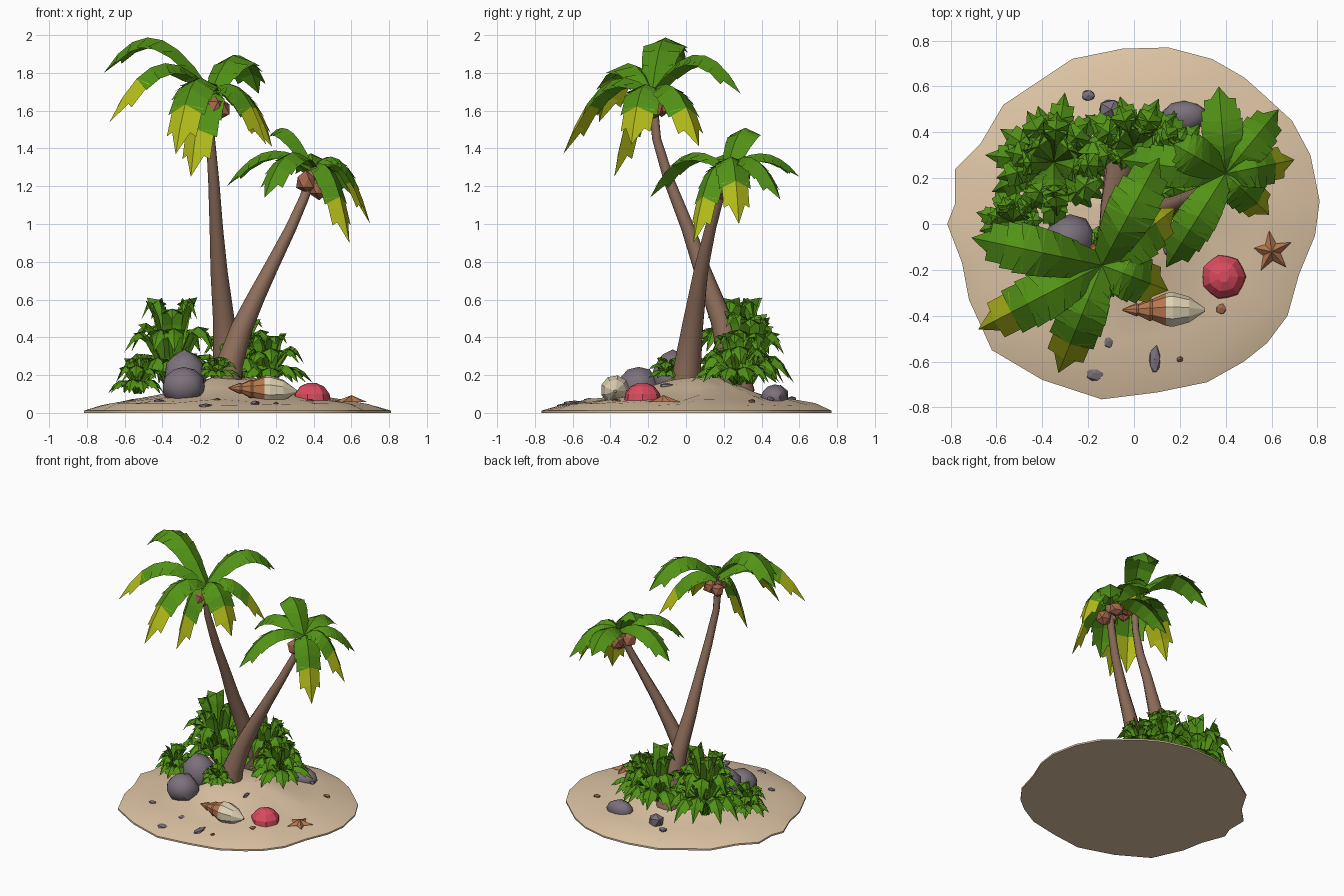
import bpy, bmesh, math, random
from mathutils import Vector, Matrix

if "Cube" in bpy.data.objects:
    bpy.data.objects.remove(bpy.data.objects["Cube"])
random.seed(4)

def mat(name, r, g, b):
    m = bpy.data.materials.new(name)
    m.diffuse_color = (r, g, b, 1)
    m.use_nodes = True
    m.node_tree.nodes["Principled BSDF"].inputs["Base Color"].default_value = m.diffuse_color
    return m

SAND = mat("sand", 0.72, 0.55, 0.37)
BARK = mat("bark", 0.27, 0.155, 0.105)
LEAF = mat("leaf_green", 0.085, 0.29, 0.008)
YELLOW = mat("leaf_yellow", 0.45, 0.50, 0.01)
NUT = mat("coconut_brown", 0.36, 0.13, 0.065)
ROCK = mat("rock_grey", 0.20, 0.165, 0.20)
PINK = mat("shell_pink", 0.70, 0.07, 0.11)
ORANGE = mat("shell_orange", 0.48, 0.19, 0.08)
CREAM = mat("shell_cream", 0.74, 0.64, 0.45)

def finish(name, bm, mats, smooth=None):
    me = bpy.data.meshes.new(name)
    bm.to_mesh(me)
    bm.free()
    ob = bpy.data.objects.new(name, me)
    bpy.context.collection.objects.link(ob)
    for m in mats:
        me.materials.append(m)
    if smooth:
        bpy.ops.object.select_all(action='DESELECT')
        ob.select_set(True)
        bpy.context.view_layer.objects.active = ob
        bpy.ops.object.shade_smooth_by_angle(angle=math.radians(smooth))
    return ob

def bridge(bm, a, b, mi=0):
    n = len(a)
    for i in range(n):
        f = bm.faces.new((a[i], a[(i + 1) % n], b[(i + 1) % n], b[i]))
        f.material_index = mi

# sand island: irregular outline shrunk towards the mound top
OUT = [(0.81, 0.10), (0.77, 0.30), (0.69, 0.45), (0.57, 0.56), (0.48, 0.64), (0.34, 0.72), (0.15, 0.77),
       (-0.05, 0.765), (-0.27, 0.72), (-0.42, 0.62), (-0.57, 0.52), (-0.67, 0.35), (-0.78, 0.24),
       (-0.78, 0.09), (-0.815, 0), (-0.75, -0.17), (-0.72, -0.33), (-0.62, -0.55), (-0.40, -0.68),
       (-0.14, -0.765), (0.10, -0.735), (0.32, -0.69), (0.48, -0.60), (0.58, -0.52), (0.67, -0.40),
       (0.72, -0.22), (0.79, -0.05)]
MID = Vector((-0.04, 0.06))
STEPS = [(1, 0.012), (0.88, 0.045), (0.7, 0.068), (0.5, 0.09), (0.33, 0.135), (0.17, 0.18), (0, 0.19)]

def ground(x, y):
    f = min(1, (Vector((x, y)) - MID).length / 0.78)
    for (f1, z1), (f0, z0) in zip(STEPS, STEPS[1:]):
        if f >= f0:
            return z0 + (z1 - z0) * (f - f0) / (f1 - f0)

bm = bmesh.new()
base = [bm.verts.new((x, y, 0)) for x, y in OUT]
bm.faces.new(base[::-1])
prev = base
for f, z in STEPS[:-1]:
    ring = []
    for x, y in OUT:
        p = MID + (Vector((x, y)) - MID) * f
        dz = random.uniform(-0.008, 0.008) if f < 1 else 0
        ring.append(bm.verts.new((p.x, p.y, z + dz)))
    bridge(bm, prev, ring)
    prev = ring
bm.faces.new(prev)
finish("sand_island", bm, [SAND], 40)

# tapering palm trunks swept along a path of (x, y, z, radius)
def trunk(name, path, n=9):
    bm = bmesh.new()
    rings = []
    for i, (x, y, z, r) in enumerate(path):
        a, b = path[max(i - 1, 0)], path[min(i + 1, len(path) - 1)]
        q = Vector([b[k] - a[k] for k in range(3)]).to_track_quat('Z', 'Y')
        rings.append([bm.verts.new(Vector((x, y, z)) + q @ Vector(
            (r * math.cos(t), r * math.sin(t), 0))) for t in [math.tau * k / n for k in range(n)]])
    for a, b in zip(rings, rings[1:]):
        bridge(bm, a, b)
    bm.faces.new(rings[0][::-1])
    bm.faces.new(rings[-1])
    finish(name, bm, [BARK], 50)

trunk("tall_palm_trunk", [(-0.05, 0.28, 0.10, 0.09), (-0.06, 0.235, 0.32, 0.072), (-0.075, 0.185, 0.5, 0.058),
      (-0.10, 0.09, 0.75, 0.046), (-0.115, 0.01, 0.98, 0.036), (-0.128, -0.085, 1.22, 0.03),
      (-0.145, -0.155, 1.45, 0.024), (-0.15, -0.18, 1.7, 0.026)])
trunk("short_palm_trunk", [(-0.07, -0.01, 0.10, 0.085), (-0.045, 0.01, 0.26, 0.072), (0.02, 0.035, 0.45, 0.058),
      (0.10, 0.06, 0.62, 0.047), (0.18, 0.085, 0.78, 0.038), (0.28, 0.13, 0.98, 0.03),
      (0.35, 0.175, 1.14, 0.026), (0.40, 0.21, 1.29, 0.026)])

# one arching, drooping leaf with toothed edges
def frond(bm, hub, tip, top, w, n=6, yellow=False):
    p0, p2 = Vector(hub), Vector(tip)
    p1 = p0.lerp(p2, 0.55)
    p1.z = top
    cs = [p0 * (1 - t) ** 2 + p1 * 2 * t * (1 - t) + p2 * t * t for t in [i / n for i in range(n + 1)]]
    d = p2 - p0
    side = Vector((-d.y, d.x, 0)).normalized()
    spine = [bm.verts.new(c) for c in cs]
    for i in range(n):
        t = i / n
        along = cs[i + 1] - cs[i]
        normal = along.normalized().cross(side)
        normal = normal if normal.z > 0 else -normal
        wi = w * (0.25 + 0.75 * math.sin(math.pi * min(1, (t + 0.08) * 0.95)) ** 0.7)
        wo = w * (0.3 + 0.8 * math.sin(math.pi * min(1, (t + 0.18) * 0.92)) ** 0.7) if i < n - 1 else 0
        for s in (1, -1):
            def edge(c, k):
                return bm.verts.new(c + side * s * k * 0.9 - normal * k * 0.45)
            vs = [spine[i], spine[i + 1], edge(cs[i], wi)]
            if wo:
                vs.insert(2, edge(cs[i + 1] + along * 0.3, wo))
            f = bm.faces.new(vs if s < 0 else vs[::-1])
            f.material_index = int(yellow and i >= n - 2)

def crown(name, hub, fronds, w, yellow_below):
    bm = bmesh.new()
    for x, y, z, top in fronds:
        frond(bm, hub, (x, y, z), top, w, 7, z < yellow_below)
    finish(name, bm, [LEAF, YELLOW])

crown("tall_palm_fronds", (-0.14, -0.18, 1.70), [
    (-0.71, -0.06, 1.80, 2.22), (-0.68, -0.46, 1.54, 2.07), (-0.33, -0.65, 1.37, 1.95),
    (-0.25, -0.38, 1.25, 1.78), (0.15, -0.29, 1.42, 1.86), (0.18, 0.07, 1.41, 1.86),
    (0.11, 0.29, 1.69, 2.10)], 0.115, 1.6)
crown("short_palm_fronds", (0.40, 0.22, 1.30), [
    (0.37, 0.60, 1.25, 1.47), (0.63, 0.50, 1.13, 1.47), (0.70, 0.28, 1.00, 1.50),
    (0.59, 0.04, 0.90, 1.42), (0.14, -0.19, 1.14, 1.52), (-0.06, 0.28, 1.20, 1.52),
    (0.17, 0.35, 1.47, 1.60)], 0.095, 1.05)

# low-poly lumps for coconuts, rocks and pebbles
def lump(name, mats, spots, jitter=0.12, smooth=None):
    bm = bmesh.new()
    for x, y, z, sx, sy, sz in spots:
        m = Matrix.Translation((x, y, z)) @ Matrix.Diagonal((sx, sy, sz, 1))
        vs = bmesh.ops.create_icosphere(bm, subdivisions=2 if sx > 0.07 else 1, radius=1, matrix=m)["verts"]
        for v in vs:
            v.co += (v.co - Vector((x, y, z))) * random.uniform(-jitter, jitter)
    return finish(name, bm, mats, smooth)

lump("tall_palm_coconuts", [NUT], [(-0.09, -0.17, 1.61, .055, .055, .06), (-0.12, -0.25, 1.62, .05, .05, .06),
     (-0.17, -0.13, 1.62, .045, .045, .05)])
lump("short_palm_coconuts", [NUT], [(0.36, 0.17, 1.22, .055, .055, .06), (0.43, 0.19, 1.19, .055, .055, .06),
     (0.39, 0.28, 1.23, .055, .055, .055)])
lump("rocks", [ROCK], [(-0.28, -0.07, 0.19, .115, .11, .14), (-0.29, -0.25, 0.14, .115, .11, .10),
     (0.22, 0.47, 0.08, .10, .07, .07), (-0.10, 0.50, 0.09, .06, .05, .06)], 0.06, 35)

# pebbles lying flat in the sand
PEB = [(-0.11, -0.51, .026, .036), (-0.17, -0.65, .045, .036), (0.09, -0.59, .028, .065),
       (0.14, -0.10, .016, .04), (-0.42, -0.42, .03, .02), (0.30, 0.45, .03, .025), (-0.2, 0.56, .03, .025)]
lump("grey_pebbles", [ROCK], [(x, y, ground(x, y) + .003, a, b, .014) for x, y, a, b in PEB])
lump("brown_pebbles", [NUT], [(x, y, ground(x, y) + .003, a, b, .014) for x, y, a, b in
     [(0.38, -0.37, .026, .026), (0.20, -0.59, .016, .014), (0.5, 0.35, .03, .02)]])

# leafy bushes: tiers of small fronds
def bush(name, x, y, R, H, count, w):
    bm = bmesh.new()
    g = ground(x, y)
    for reach, tipz, top, k in [(1, 0.12, 0.75, count), (0.85, 0.45, 1.15, count - 2), (0.5, 0.8, 1.35, count // 2)]:
        off = random.random() * 6
        for i in range(k):
            a = off + math.tau * (i + random.uniform(-0.2, 0.2)) / k
            r = R * reach * random.uniform(0.85, 1.1)
            frond(bm, (x, y, g + 0.03), (x + r * math.cos(a), y + r * math.sin(a), g + H * tipz),
                  g + H * top * random.uniform(0.9, 1.1), w, 5)
    finish(name, bm, [LEAF])

bush("large_bush", -0.35, 0.27, 0.30, 0.50, 11, 0.058)
bush("back_bush", 0.00, 0.33, 0.25, 0.40, 10, 0.055)
bush("right_bush", 0.16, 0.27, 0.23, 0.30, 10, 0.05)
bush("left_bush", -0.53, 0.01, 0.15, 0.23, 9, 0.04)
bush("trunk_bush", -0.11, -0.09, 0.12, 0.13, 8, 0.035)

# spiral shell: stepped cone lying along x, orange spire and cream mouth
bm = bmesh.new()
prof = [(-0.05, .004), (0.01, .03), (0.02, .026), (0.07, .052), (0.08, .047), (0.14, .074), (0.17, .078),
        (0.24, .058), (0.31, .008)]
rings = [[bm.verts.new((x, -0.375 + r * math.cos(a), 0.125 + r * math.sin(a) + (x - .1) * -0.05))
          for a in [math.tau * k / 9 for k in range(9)]] for x, r in prof]
for i, (a, b) in enumerate(zip(rings, rings[1:])):
    bridge(bm, a, b, int(i >= 5))
bm.faces.new(rings[0])
bm.faces.new(rings[-1])
bmesh.ops.recalc_face_normals(bm, faces=bm.faces)
finish("spiral_shell", bm, [ORANGE, CREAM])

# ribbed fan shell
bm = bmesh.new()
rings = []
for r, z in [(0.1, 0.0), (0.095, 0.04), (0.065, 0.08), (0.025, 0.098)]:
    rings.append([bm.verts.new((0.39 + r * (1 - .06 * (k % 2)) * math.cos(a), -0.23 + r * (1 - .06 * (k % 2))
                  * math.sin(a), 0.06 + z)) for k, a in [(k, math.tau * k / 14) for k in range(14)]])
for a, b in zip(rings, rings[1:]):
    bridge(bm, a, b)
bm.faces.new(rings[-1])
finish("fan_shell", bm, [PINK])

# five-armed starfish
bm = bmesh.new()
z = ground(0.6, -0.11)
ring = []
for k in range(10):
    a, r = 0.12 + math.pi / 2 + math.tau * k / 10, 0.04 if k % 2 else 0.095
    ring.append(bm.verts.new((0.6 + r * math.cos(a), -0.12 + r * math.sin(a), z + 0.008)))
top = bm.verts.new((0.6, -0.12, z + 0.045))
for k in range(10):
    bm.faces.new((ring[k], ring[(k + 1) % 10], top))
bm.faces.new(ring[::-1])
finish("starfish", bm, [ORANGE])
